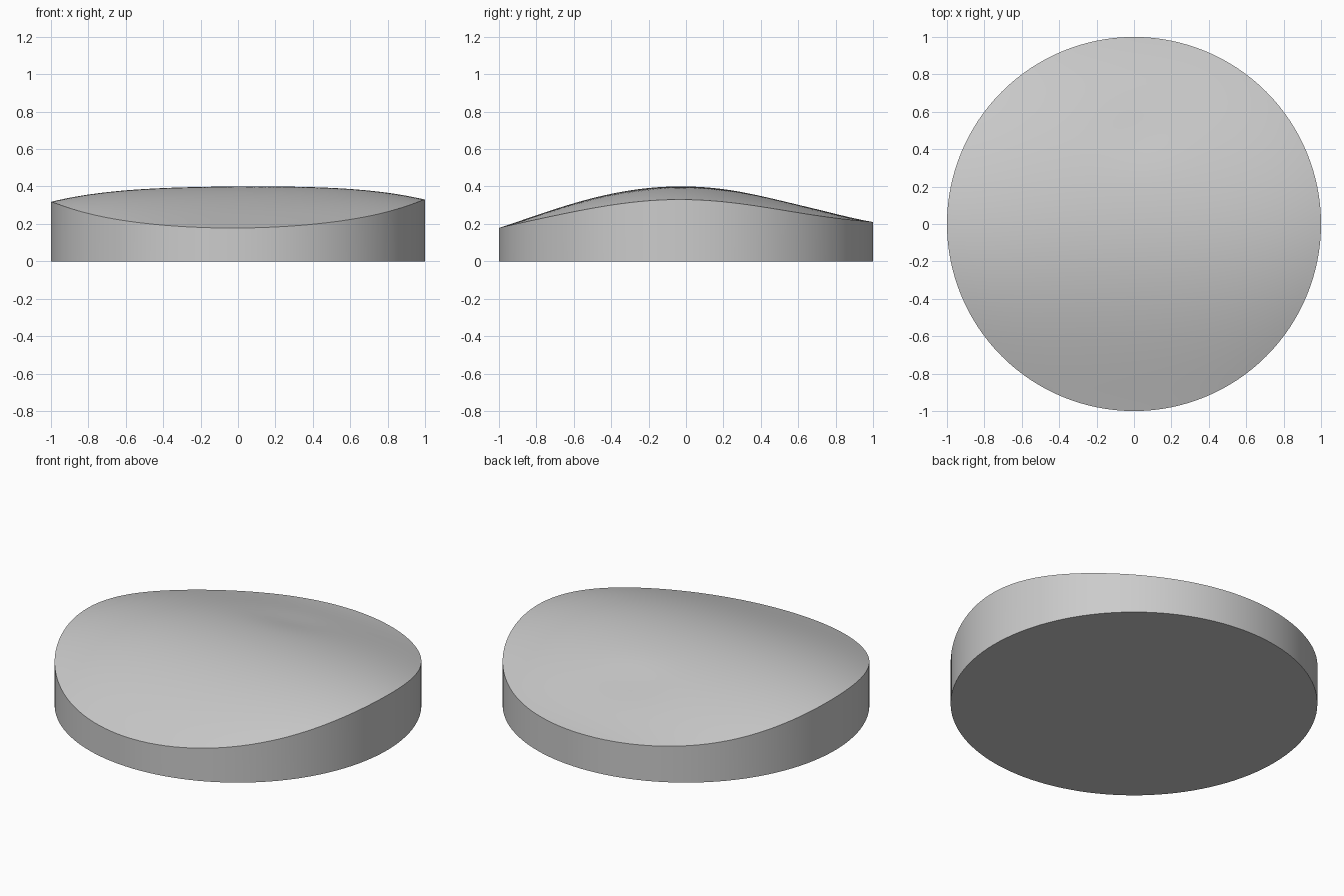
import bpy, bmesh, math

SEGMENTS, RINGS = 128, 32

cube = bpy.data.objects.get("Cube")
if cube:
    bpy.data.objects.remove(cube, do_unlink=True)


def make_material(name, colour):
    mat = bpy.data.materials.new(name)
    mat.use_nodes = True
    mat.diffuse_color = colour
    mat.node_tree.nodes["Principled BSDF"].inputs["Base Color"].default_value = colour
    return mat


def top_height(x, y):
    # Arched ridge along y, gently falling away to the sides
    ridge = 0.4 - 0.0155 * y - 0.2856 * y**2 + 0.0315 * y**3 + 0.0796 * y**4
    fall = (0.032 * x**2 + 0.044 * x**4) * (1 + 0.8 * y**2)
    # Shallow dent behind the crown
    dent = 0.008 * math.exp(-((x - 0.02) / 0.22) ** 2 - ((y - 0.48) / 0.16) ** 2)
    return ridge - fall + 0.006 * x - dent


bm = bmesh.new()


def add_ring(radius, height):
    ring = []
    for i in range(SEGMENTS):
        a = 2 * math.pi * i / SEGMENTS
        x, y = radius * math.cos(a), radius * math.sin(a)
        ring.append(bm.verts.new((x, y, height(x, y))))
    return ring


def bridge(lower, upper):
    for i in range(SEGMENTS):
        j = (i + 1) % SEGMENTS
        bm.faces.new((lower[i], lower[j], upper[j], upper[i]))


# Flat base and straight wall
base = add_ring(1, lambda x, y: 0)
bm.faces.new(base[::-1])
outer = add_ring(1, top_height)
bridge(base, outer)

# Curved top, from the rim to the middle
for r in range(RINGS - 1, 0, -1):
    inner = add_ring(r / RINGS, top_height)
    bridge(outer, inner)
    outer = inner
centre = bm.verts.new((0, 0, top_height(0, 0)))
for i in range(SEGMENTS):
    bm.faces.new((outer[i], outer[(i + 1) % SEGMENTS], centre))

bmesh.ops.recalc_face_normals(bm, faces=bm.faces)
mesh = bpy.data.meshes.new("curved_disc")
bm.to_mesh(mesh)
bm.free()
mesh.materials.append(make_material("light grey", (0.6, 0.6, 0.6, 1)))

disc = bpy.data.objects.new("curved_disc", mesh)
bpy.context.collection.objects.link(disc)
bpy.ops.object.select_all(action="DESELECT")
disc.select_set(True)
bpy.context.view_layer.objects.active = disc
bpy.ops.object.shade_smooth_by_angle(angle=math.radians(30))
